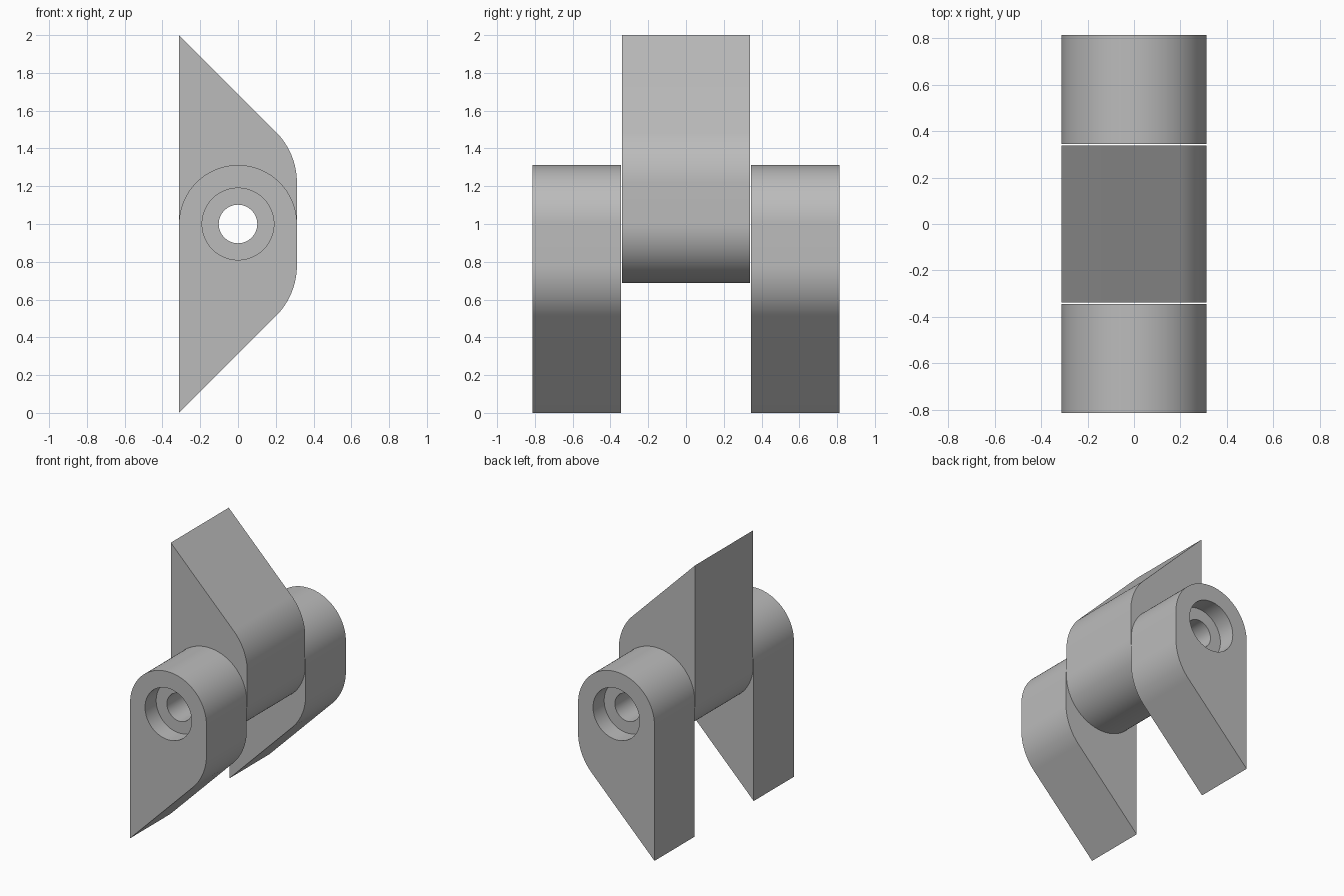
import bpy, bmesh, math

if "Cube" in bpy.data.objects:
    bpy.data.objects.remove(bpy.data.objects["Cube"])

W = 0.312          # half width, also the knuckle radius
FILLET = 0.38      # rounding between the flat side and the sloped edge
PIVOT_Z = 1.0
BORE_R, SINK_R, SINK_DEPTH = 0.102, 0.19, 0.13
MID_HALF, LUG_IN, LUG_OUT = 0.338, 0.344, 0.813

grey = bpy.data.materials.new("grey")
grey.diffuse_color = (0.5, 0.5, 0.5, 1)
grey.use_nodes = True
grey.node_tree.nodes["Principled BSDF"].inputs["Base Color"].default_value = grey.diffuse_color


def leaf_profile():
    """Pointed hinge leaf outline in x, z with the knuckle at the top."""
    pts = [(-W, 0.0)]
    # rounded corner from the 45 degree slope to the vertical side
    cx = W - FILLET
    s = math.sqrt(0.5)
    cz = (cx + FILLET * s + W) + FILLET * s
    for i in range(17):
        a = math.radians(-45 + 45 * i / 16)
        pts.append((cx + FILLET * math.cos(a), cz + FILLET * math.sin(a)))
    # half-round knuckle
    for i in range(49):
        a = math.pi * i / 48
        pts.append((W * math.cos(a), PIVOT_Z + W * math.sin(a)))
    return pts


def cylinder_cutter(radius, y0, y1):
    bpy.ops.mesh.primitive_cylinder_add(
        vertices=64, radius=radius, depth=y1 - y0,
        location=(0, (y0 + y1) / 2, PIVOT_Z), rotation=(math.pi / 2, 0, 0))
    ob = bpy.context.object
    ob.name = "bore_cutter"
    ob.hide_render = True
    return ob


def make_leaf(name, y0, y1, cutters, flip=False):
    bm = bmesh.new()
    verts = [bm.verts.new((x, y0, 2 - z if flip else z)) for x, z in leaf_profile()]
    face = bm.faces.new(verts)
    ext = bmesh.ops.extrude_face_region(bm, geom=[face])
    moved = [g for g in ext["geom"] if isinstance(g, bmesh.types.BMVert)]
    bmesh.ops.translate(bm, verts=moved, vec=(0, y1 - y0, 0))
    bmesh.ops.recalc_face_normals(bm, faces=bm.faces)
    mesh = bpy.data.meshes.new(name)
    bm.to_mesh(mesh)
    bm.free()
    mesh.materials.append(grey)
    ob = bpy.data.objects.new(name, mesh)
    bpy.context.collection.objects.link(ob)
    bpy.ops.object.select_all(action='DESELECT')
    ob.select_set(True)
    bpy.context.view_layer.objects.active = ob
    # drill the holes, then drop the cutters
    for cutter in cutters:
        mod = ob.modifiers.new("drill", 'BOOLEAN')
        mod.operation = 'DIFFERENCE'
        mod.solver = 'EXACT'
        mod.object = cutter
        bpy.ops.object.modifier_apply(modifier=mod.name)
        bpy.data.objects.remove(cutter)
    bpy.ops.object.shade_smooth_by_angle(angle=math.radians(30))
    return ob


# upper leaf between the two lower ones
make_leaf("upper_leaf", -MID_HALF, MID_HALF,
          [cylinder_cutter(BORE_R, -0.5, 0.5)], flip=True)

# lower leaves, bored through and counterbored on their outer faces
for name, side in (("front_lower_leaf", -1), ("back_lower_leaf", 1)):
    y0, y1 = sorted((side * LUG_IN, side * LUG_OUT))
    s0, s1 = sorted((side * (LUG_OUT - SINK_DEPTH), side * 1.0))
    make_leaf(name, y0, y1, [cylinder_cutter(BORE_R, y0 - 0.1, y1 + 0.1),
                             cylinder_cutter(SINK_R, s0, s1)])
